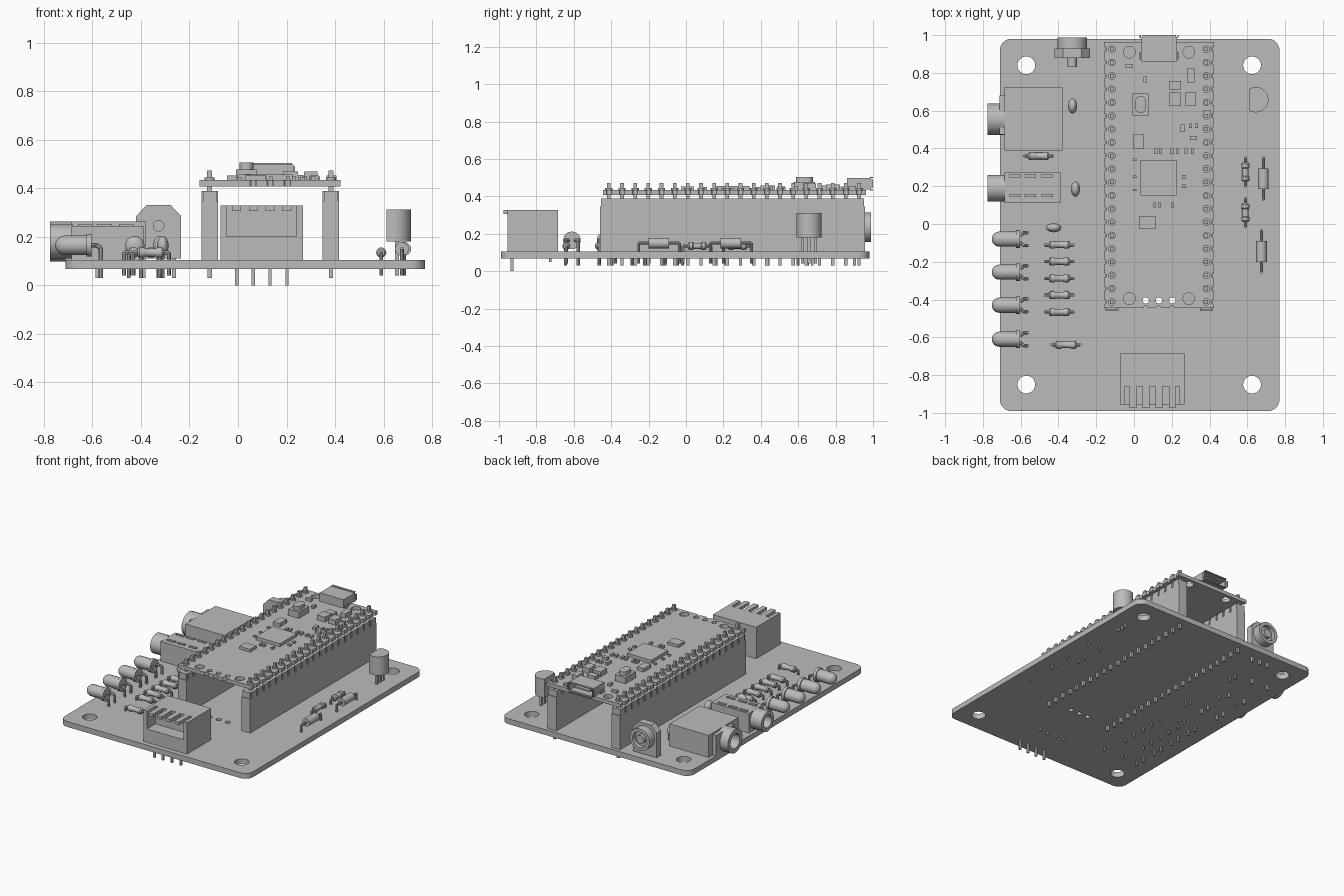
import bpy, bmesh, math
from mathutils import Vector, Matrix

cube = bpy.data.objects.get("Cube")
if cube:
    bpy.data.objects.remove(cube, do_unlink=True)

grey = bpy.data.materials.new("plain_grey")
grey.use_nodes = True
grey.diffuse_color = (0.5, 0.5, 0.5, 1)
grey.node_tree.nodes["Principled BSDF"].inputs["Base Color"].default_value = (0.5, 0.5, 0.5, 1)

BOTTOM, TOP = 0.067, 0.105
PITCH = 0.0704
PIN_Y = [0.925 - i * PITCH for i in range(20)]
ROWS = (-0.117, 0.383)


def box(bm, x0, x1, y0, y1, z0, z1):
    m = Matrix.Translation(((x0 + x1) / 2, (y0 + y1) / 2, (z0 + z1) / 2))
    bmesh.ops.create_cube(bm, size=1, matrix=m @ Matrix.Diagonal((x1 - x0, y1 - y0, z1 - z0, 1)))


def post(bm, x, y, z0, z1, w=0.02):
    box(bm, x - w / 2, x + w / 2, y - w / 2, y + w / 2, z0, z1)


def rod(bm, a, b, r, r2=None, seg=12):
    a, b = Vector(a), Vector(b)
    m = Matrix.Translation((a + b) / 2) @ (b - a).to_track_quat("Z", "Y").to_matrix().to_4x4()
    bmesh.ops.create_cone(bm, cap_ends=True, segments=seg, radius1=r,
                          radius2=r if r2 is None else r2, depth=(b - a).length, matrix=m)


def wire(bm, points, r=0.008):
    for a, b in zip(points, points[1:]):
        rod(bm, a, b, r, seg=8)


def ball(bm, centre, radii):
    m = Matrix.Translation(centre) @ Matrix.Diagonal((*radii, 1))
    bmesh.ops.create_uvsphere(bm, u_segments=20, v_segments=12, radius=1, matrix=m)


def lathe(bm, profile, origin, axis, seg=32):
    """Spin (distance along axis, radius) points round the axis."""
    m = Matrix.Translation(origin) @ Vector(axis).to_track_quat("Z", "Y").to_matrix().to_4x4()
    verts = [bm.verts.new(m @ Vector((r, 0, d))) for d, r in profile]
    edges = [bm.edges.new(p) for p in zip(verts, verts[1:])]
    bmesh.ops.spin(bm, geom=verts + edges, cent=origin, axis=Vector(axis),
                   angle=2 * math.pi, steps=seg, use_merge=True)
    bmesh.ops.remove_doubles(bm, verts=bm.verts[:], dist=1e-5)


def prism(bm, outline, offset):
    face = bm.faces.new([bm.verts.new(p) for p in outline])
    out = bmesh.ops.extrude_face_region(bm, geom=[face])["geom"]
    bmesh.ops.translate(bm, vec=offset, verts=[v for v in out if isinstance(v, bmesh.types.BMVert)])
    bm.faces.new([bm.verts.new(p) for p in outline]) if not face.is_valid else None


def dress(obj):
    obj.data.materials.clear()
    obj.data.materials.append(grey)
    bpy.ops.object.select_all(action="DESELECT")
    obj.select_set(True)
    bpy.context.view_layer.objects.active = obj
    bpy.ops.object.shade_smooth_by_angle(angle=math.radians(35))


def finish(name, bm):
    bmesh.ops.recalc_face_normals(bm, faces=bm.faces[:])
    mesh = bpy.data.meshes.new(name)
    bm.to_mesh(mesh)
    bm.free()
    obj = bpy.data.objects.new(name, mesh)
    bpy.context.collection.objects.link(obj)
    dress(obj)


def arc(x, y, r, start, end, n):
    return [(x + r * math.cos(math.radians(start + (end - start) * i / n)),
             y + r * math.sin(math.radians(start + (end - start) * i / n))) for i in range(n + 1)]


def circle(x, y, r, n=24):
    return arc(x, y, r, 0, 360, n)[:-1]


def plate(name, loops, z0, z1):
    """Flat board whose inner loops become holes."""
    curve = bpy.data.curves.new(name, "CURVE")
    curve.dimensions, curve.fill_mode = "2D", "BOTH"
    curve.extrude = (z1 - z0) / 2
    for loop in loops:
        s = curve.splines.new("POLY")
        s.points.add(len(loop) - 1)
        for p, (x, y) in zip(s.points, loop):
            p.co = (x, y, 0, 1)
        s.use_cyclic_u = True
    obj = bpy.data.objects.new(name, curve)
    bpy.context.collection.objects.link(obj)
    bpy.ops.object.select_all(action="DESELECT")
    obj.select_set(True)
    bpy.context.view_layer.objects.active = obj
    bpy.ops.object.convert(target="MESH")
    obj = bpy.context.view_layer.objects.active
    obj.data.transform(Matrix.Translation((0, 0, (z0 + z1) / 2)))
    dress(obj)


# Main board with rounded corners, mounting holes and test holes
corners = [(0.71, 0.92, 0), (-0.65, 0.92, 90), (-0.65, -0.93, 180), (0.71, -0.93, 270)]
edge = [p for x, y, a in corners for p in arc(x, y, 0.06, a, a + 90, 8)]
test_x = (0.062, 0.132, 0.203)
test_holes = [circle(x, -0.405, 0.017, 16) for x in test_x]
mounts = [circle(x, y, 0.047, 32) for x in (-0.57, 0.625) for y in (0.84, -0.85)]
plate("main_board", [edge] + mounts + test_holes, BOTTOM, TOP)

# Raised module board with notched edges
X0, X1, Y0, Y1 = -0.159, 0.423, -0.445, 0.963
outline = [(X0, Y1)]
for y in PIN_Y:
    outline += arc(X0, y, 0.013, 90, -90, 6)
outline.append((X0, Y0))
for x in test_x:
    outline += arc(x, Y0, 0.013, 180, 0, 6)
outline.append((X1, Y0))
for y in reversed(PIN_Y):
    outline += arc(X1, y, 0.013, 270, 90, 6)
outline.append((X1, Y1))
holes = [circle(x, y, 0.031) for x in (-0.025, 0.29) for y in (0.91, -0.395)]
plate("module_board", [outline] + holes + test_holes, 0.408, 0.434)

# Socket strips and pin rows
bm, pins = bmesh.new(), bmesh.new()
for x in ROWS:
    box(bm, x - 0.034, x + 0.034, -0.46, 0.957, TOP, 0.345)
    box(bm, x - 0.028, x + 0.028, -0.455, 0.952, 0.345, 0.388)
    for y in PIN_Y:
        post(pins, x, y, 0.385, 0.472, 0.02)
        post(pins, x, y, 0.03, BOTTOM + 0.01, 0.018)
        rod(pins, (x, y, 0.43), (x, y, 0.445), 0.02)
        for side in (-1, 1):
            cx = x + side * 0.031
            box(bm, cx - 0.003, cx + 0.003, y - 0.027, y + 0.027, 0.345, 0.388)
finish("socket_strips", bm)
finish("header_pins", pins)

# Module chips: centre x, centre y, width, length, height
bm = bmesh.new()
chips = [(0.13, 0.245, 0.19, 0.19, 0.022), (0.072, 0.008, 0.085, 0.07, 0.02),
         (0.3, 0.787, 0.04, 0.075, 0.03), (0.216, 0.66, 0.063, 0.07, 0.035),
         (0.3, 0.66, 0.055, 0.07, 0.035), (0.216, 0.735, 0.063, 0.045, 0.025),
         (0.025, 0.437, 0.053, 0.08, 0.025), (0.258, 0.507, 0.022, 0.042, 0.02),
         (0.315, 0.455, 0.038, 0.022, 0.018), (-0.025, 0.835, 0.042, 0.02, 0.018),
         (0.06, 0.765, 0.02, 0.033, 0.018), (0.385, 0.59, 0.04, 0.02, 0.018)]
chips += [(x, 0.385, 0.017, 0.028, 0.015) for x in (0.115, 0.14, 0.2, 0.23, 0.275, 0.31)]
chips += [(x, 0.1, 0.015, 0.025, 0.015) for x in (0.11, 0.135, 0.205)]
chips += [(0.005, y, 0.018, 0.012, 0.012) for y in (0.18, 0.25, 0.34)]
chips += [(0.265, y, 0.02, 0.018, 0.012) for y in (0.2, 0.25)]
chips += [(x, 0.52, 0.015, 0.025, 0.015) for x in (0.3, 0.33)]
for x, y, w, l, h in chips:
    box(bm, x - w / 2, x + w / 2, y - l / 2, y + l / 2, 0.432, 0.434 + h)
finish("module_chips", bm)

# Push button with an oval cap
bm = bmesh.new()
box(bm, -0.008, 0.077, 0.575, 0.69, 0.434, 0.478)
oval = arc(0.035, 0.65, 0.028, 0, 180, 10) + arc(0.035, 0.615, 0.028, 180, 360, 10)
prism(bm, [(x, y, 0.478) for x, y in oval], (0, 0, 0.027))
finish("push_button", bm)

# Socket shell, hollow at the back, with a flared lip
bm = bmesh.new()
box(bm, 0.04, 0.228, 0.86, 0.93, 0.438, 0.498)
for z in (0.438, 0.492):
    box(bm, 0.04, 0.228, 0.93, 0.99, z, z + 0.006)
    box(bm, 0.045, 0.223, 0.985, 1.0, z + (0.006 if z > 0.46 else -0.006), z + (0.012 if z > 0.46 else 0))
for x in (0.04, 0.222):
    box(bm, x, x + 0.006, 0.93, 0.99, 0.438, 0.498)
for x in (0.03, 0.229):
    box(bm, x, x + 0.006, 0.985, 1.0, 0.448, 0.49)
    box(bm, x, x + 0.008, 0.87, 0.91, 0.434, 0.455)
box(bm, 0.075, 0.193, 0.93, 0.98, 0.465, 0.475)
finish("module_socket", bm)

# Front connector: block with an open recess and four contacts
bm, contacts = bmesh.new(), bmesh.new()
box(bm, -0.073, 0.268, -0.955, -0.685, TOP, 0.2)
box(bm, -0.073, 0.268, -0.86, -0.685, 0.2, 0.328)
box(bm, -0.073, -0.047, -0.955, -0.86, 0.2, 0.328)
box(bm, 0.242, 0.268, -0.955, -0.86, 0.2, 0.328)
for x in (-0.005, 0.063, 0.132, 0.202):
    box(contacts, x - 0.018, x + 0.018, -0.975, -0.86, 0.307, 0.328)
    post(contacts, x, -0.93, 0.0, TOP, 0.014)
    post(contacts, x, -0.725, 0.05, TOP, 0.014)
finish("front_connector", bm)
finish("connector_contacts", contacts)

# Side jacks: body plus a hollow barrel
for name, y0, y1, xr, h, yc, r in (("large_jack", 0.388, 0.725, -0.378, 0.262, 0.555, 0.083),
                                   ("small_jack", 0.11, 0.273, -0.39, 0.245, 0.19, 0.07)):
    bm = bmesh.new()
    box(bm, -0.685, xr, y0, y1, TOP, h)
    lathe(bm, [(0, r), (0.095, r), (0.095, r * 0.62), (0.01, r * 0.62), (0.01, 0)],
          Vector((-0.68, yc, 0.18)), (-1, 0, 0))
    for y in (y0 + 0.05, y1 - 0.05):
        for x in (-0.58, -0.45):
            post(bm, x, y, 0.03, TOP, 0.016)
    if name == "small_jack":
        for x in (-0.63, -0.55, -0.46):
            for y in (0.15, 0.255):
                box(bm, x - 0.03, x + 0.03, y - 0.008, y + 0.008, h, h + 0.008)
    else:
        box(bm, -0.712, -0.68, 0.475, 0.68, TOP, 0.25)
    finish(name, bm)

# Round trimmer at the back edge
bm = bmesh.new()
half = [(0.093, 0.11), (0.093, 0.285), (0.05, 0.33)]
shape = half + [(-x, z) for x, z in reversed(half)]
prism(bm, [(-0.327 + x, 0.88, z) for x, z in shape], (0, 0.05, 0))
lathe(bm, [(0, 0.078), (0.06, 0.078), (0.06, 0.055), (0.03, 0.055), (0.03, 0.03), (0.055, 0.03), (0.055, 0)],
      Vector((-0.327, 0.928, 0.235)), (0, 1, 0))
rod(bm, (-0.327, 0.83, 0.245), (-0.327, 0.89, 0.245), 0.024, seg=20)
for x in (-0.39, -0.327, -0.264):
    post(bm, x, 0.9, 0.03, 0.13, 0.016)
finish("round_trimmer", bm)

# Indicator lamps lying over the side edge
bm = bmesh.new()
dome = [(0, 0), (0, 0.047), (0.022, 0.047), (0.022, 0.04)]
dome += [(0.11 + 0.04 * math.sin(a * math.pi / 12), 0.04 * math.cos(a * math.pi / 12)) for a in range(7)]
for y in (-0.08, -0.255, -0.43, -0.61):
    lathe(bm, dome, Vector((-0.603, y, 0.165)), (-1, 0, 0), 24)
    for s in (-0.034, 0.034):
        wire(bm, [(-0.603, y + s / 2, 0.165), (-0.585, y + s, 0.165),
                  (-0.565, y + s, 0.155), (-0.565, y + s, 0.03)], 0.009)
finish("indicator_lamps", bm)

# Disc capacitors
bm = bmesh.new()
for x, y, along in ((-0.325, 0.625, (0, 1)), (-0.31, 0.185, (0, 1)), (-0.425, -0.02, (1, 0))):
    ball(bm, (x, y, 0.163), (0.024 + 0.016 * along[0], 0.024 + 0.016 * along[1], 0.04))
    for s in (-0.025, 0.025):
        px, py = x + s * along[0], y + s * along[1]
        wire(bm, [(px, py, 0.15), (px, py, 0.03)])
finish("disc_capacitors", bm)


# Resistors: waisted body on a bent wire
def resistor(bm, x, y, axis, length, reach, r, z):
    u, c = Vector(axis), Vector((x, y, z))
    h = length / 2
    lathe(bm, [(-h, 0), (-h, r * 0.7), (-h * 0.85, r), (-h * 0.5, r), (-h * 0.4, r * 0.82),
               (h * 0.4, r * 0.82), (h * 0.5, r), (h * 0.85, r), (h, r * 0.7), (h, 0)], c, axis, 16)
    low = Vector((0, 0, 0.04 - z))
    a, b = c - u * reach, c + u * reach
    wire(bm, [a + low, a, b, b + low])


bm = bmesh.new()
spots = [(-0.395, -0.11 - i * 0.089) for i in range(5)] + [(-0.36, -0.64), (-0.505, 0.36)]
for x, y in spots:
    resistor(bm, x, y, (1, 0, 0), 0.11, 0.075, 0.021, 0.135)
for y in (0.275, 0.06):
    resistor(bm, 0.59, y, (0, 1, 0), 0.1, 0.075, 0.021, 0.135)
finish("small_resistors", bm)

# Diodes
bm = bmesh.new()
for x, y in ((0.685, 0.24), (0.675, -0.145)):
    rod(bm, (x, y - 0.055, 0.15), (x, y + 0.055, 0.15), 0.028, seg=24)
    wire(bm, [(x, y - 0.11, 0.04), (x, y - 0.11, 0.15), (x, y + 0.11, 0.15), (x, y + 0.11, 0.04)])
finish("diodes", bm)

# Half-round transistor
bm = bmesh.new()
prism(bm, [(x, y, 0.18) for x, y in arc(0.645, 0.658, 0.067, -120, 120, 24)], (0, 0, 0.132))
for y in (0.623, 0.658, 0.693):
    post(bm, 0.655, y, 0.04, 0.185, 0.015)
finish("transistor", bm)
